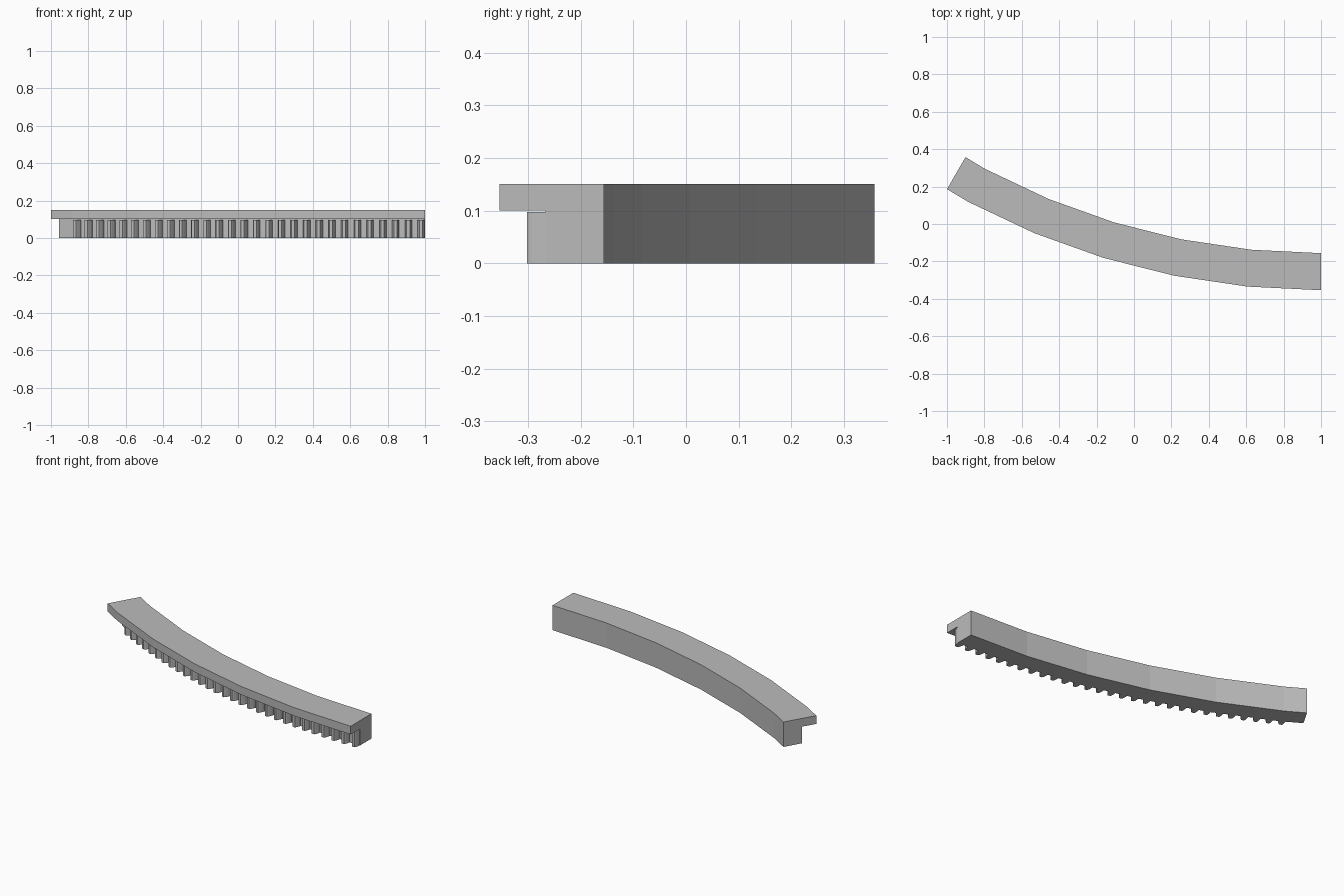
import bpy, bmesh
from math import sin, cos, radians

cube = bpy.data.objects.get("Cube")
if cube:
    bpy.data.objects.remove(cube)

CENTRE_X, CENTRE_Y = 1.0, 3.65      # centre of the ring the segment is cut from
R_IN, R_ROOT, R_TIP, R_CAP = 3.806, 3.917, 3.952, 4.004
Z_TEETH, Z_CAP, Z_TOP = 0.097, 0.10, 0.15
STEP, SWEEP = 360 / 64, 30.0

grey = bpy.data.materials.new("mid grey")
grey.use_nodes = True
grey.diffuse_color = (0.5, 0.5, 0.5, 1)
grey.node_tree.nodes["Principled BSDF"].inputs["Base Color"].default_value = (0.5, 0.5, 0.5, 1)


def polar(radius, angle, z):
    a = radians(angle)
    return (CENTRE_X - radius * sin(a), CENTRE_Y - radius * cos(a), z)


def finish(bm, name):
    bmesh.ops.recalc_face_normals(bm, faces=bm.faces)
    mesh = bpy.data.meshes.new(name)
    bm.to_mesh(mesh)
    bm.free()
    mesh.materials.append(grey)
    obj = bpy.data.objects.new(name, mesh)
    bpy.context.collection.objects.link(obj)
    return obj


def loft(bm, rings):
    """Bridge closed rings of points and cap both ends."""
    rings = [[bm.verts.new(p) for p in ring] for ring in rings]
    n = len(rings[0])
    for a, b in zip(rings, rings[1:]):
        for i in range(n):
            j = (i + 1) % n
            bm.faces.new((a[i], a[j], b[j], b[i]))
    bm.faces.new(rings[0])
    bm.faces.new(rings[-1])


# Curved rail: stepped profile swept along a 64-sided circle, cut at 30 degrees
profile = [(R_IN, 0), (R_ROOT, 0), (R_ROOT, Z_CAP),
           (R_CAP, Z_CAP), (R_CAP, Z_TOP), (R_IN, Z_TOP)]
stations = [(i * STEP, 1.0) for i in range(6)]
chord = cos(radians(STEP / 2)) / cos(radians(SWEEP - 5.5 * STEP))
stations.append((SWEEP, chord))
bm = bmesh.new()
loft(bm, [[polar(r * k, a, z) for r, z in profile] for a, k in stations])
finish(bm, "curved_rail")

# Gear teeth: one tapered tooth per degree, rooted in the rail
half = [(R_ROOT - 0.012, 0.29), (R_ROOT + 0.010, 0.26),
        (R_ROOT + 0.025, 0.19), (R_TIP, 0.12)]
outline = half + [(r, -a) for r, a in reversed(half)]
bm = bmesh.new()
for i in range(29):
    mid = 0.3 + i
    loft(bm, [[polar(r, mid + a, z) for r, a in outline] for z in (0, Z_TEETH)])
finish(bm, "gear_teeth")
